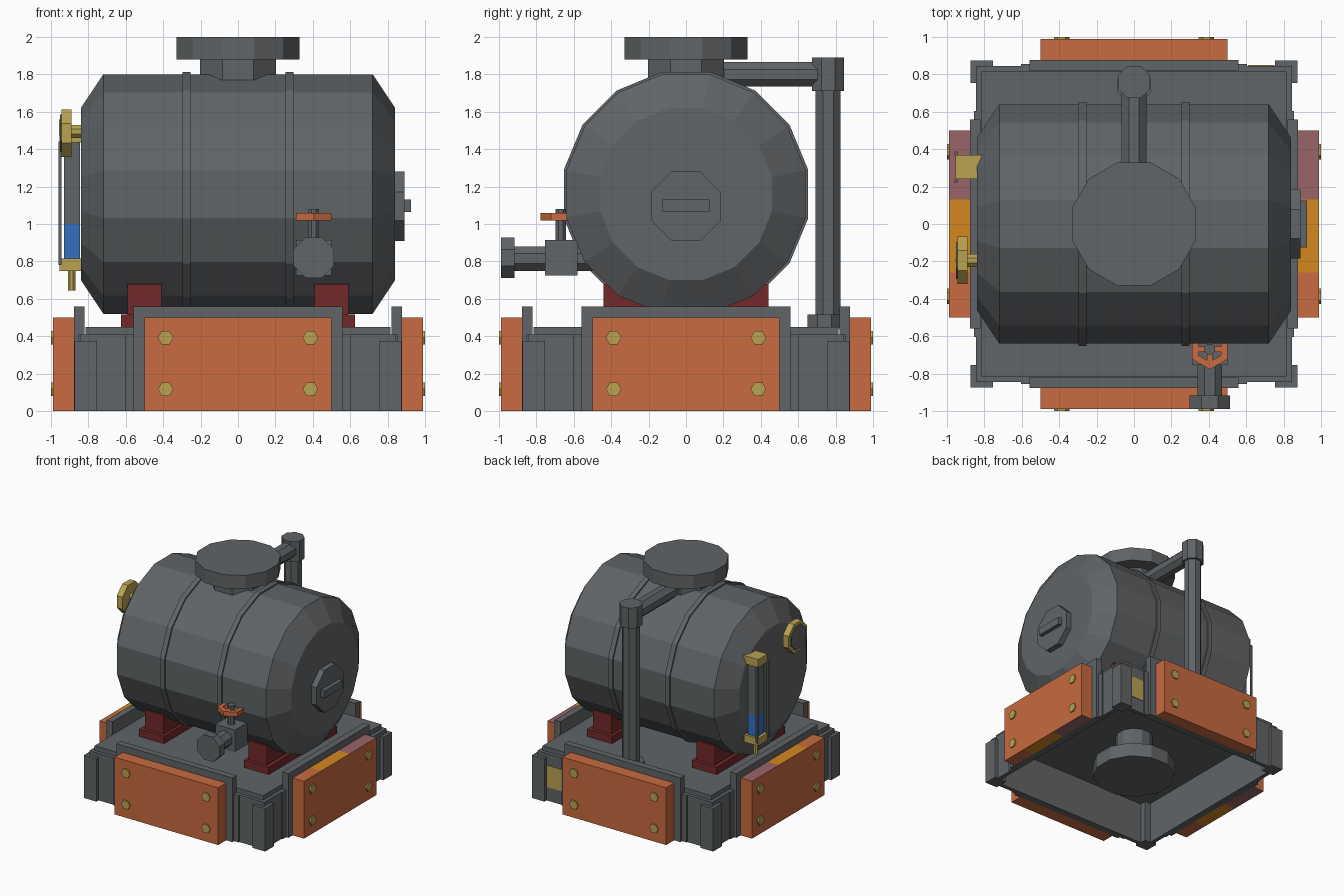
import bpy, bmesh, math
from mathutils import Vector, Matrix

if "Cube" in bpy.data.objects:
    bpy.data.objects.remove(bpy.data.objects["Cube"])


def material(name, rgb):
    m = bpy.data.materials.new(name)
    m.diffuse_color = (*rgb, 1)
    m.use_nodes = True
    m.node_tree.nodes["Principled BSDF"].inputs["Base Color"].default_value = m.diffuse_color
    return m


GREY = material("steel_grey", (0.118, 0.128, 0.135))
ORANGE = material("rust_orange", (0.58, 0.145, 0.05))
AMBER = material("amber", (0.66, 0.245, 0.014))
MAUVE = material("mauve", (0.32, 0.13, 0.14))
RED = material("dark_red", (0.17, 0.022, 0.022))
BRASS = material("brass", (0.49, 0.36, 0.085))
BLUE = material("water_blue", (0.035, 0.16, 0.52))


def finish(name, bm, *mats):
    bmesh.ops.recalc_face_normals(bm, faces=bm.faces)
    me = bpy.data.meshes.new(name)
    bm.to_mesh(me)
    bm.free()
    for m in mats:
        me.materials.append(m)
    ob = bpy.data.objects.new(name, me)
    bpy.context.collection.objects.link(ob)
    return ob


def box(name, x, y, z, mat, turn=0):
    """Box from (min, max) ranges, turned by quarter turns about z."""
    bm = bmesh.new()
    bmesh.ops.create_cube(bm, size=1)
    for v in bm.verts:
        v.co = Vector([(r[0] + r[1]) / 2 + c * (r[1] - r[0]) for c, r in zip(v.co, (x, y, z))])
    bm.transform(Matrix.Rotation(turn * math.pi / 2, 4, 'Z'))
    return finish(name, bm, mat)


def lathe(name, axis, centre, profile, sides, mat, half=True, closed=False, turn=0):
    """Flat-sided turned part; profile is (position on axis, flat-to-centre radius)."""
    bm = bmesh.new()
    i = "xyz".index(axis)
    ui, vi = [k for k in range(3) if k != i]
    k = 1 / math.cos(math.pi / sides)
    rings = []
    for pos, r in profile:
        ring = []
        for s in range(sides):
            a = 2 * math.pi * (s + (0.5 if half else 0)) / sides
            co = Vector(centre)
            co[i] = pos
            co[ui] += r * k * math.cos(a)
            co[vi] += r * k * math.sin(a)
            ring.append(bm.verts.new(co))
        rings.append(ring)
    pairs = list(zip(rings, rings[1:]))
    if closed:
        pairs.append((rings[-1], rings[0]))
    else:
        bm.faces.new(rings[0])
        bm.faces.new(rings[-1])
    for p, q in pairs:
        for s in range(sides):
            t = (s + 1) % sides
            bm.faces.new((p[s], p[t], q[t], q[s]))
    bm.transform(Matrix.Rotation(turn * math.pi / 2, 4, 'Z'))
    return finish(name, bm, mat)


def prism(name, axis, centre, a, b, r, sides, mat, **kw):
    return lathe(name, axis, centre, [(a, r), (b, r)], sides, mat, **kw)


# Tank with tapered ends and two bands
C = (0, 0, 1.16)
lathe("tank", "x", C, [(-.84, .46), (-.72, .64), (.72, .64), (.84, .46)], 16, GREY)
for s in (-1, 1):
    prism("tank_band", "x", C, s * .275 - .022, s * .275 + .022, .653, 16, GREY)

# Filler neck and lid
prism("filler_neck", "z", (0, 0, 0), 1.77, 1.89, .203, 8, GREY)
prism("filler_lid", "z", (0, 0, 0), 1.88, 2.0, .33, 12, GREY)

# End hatch with handle
prism("end_hatch", "x", (0, 0, 1.095), .83, .89, .185, 8, GREY)
box("hatch_handle", (.88, .925), (-.125, .125), (1.065, 1.13), GREY)

# Saddles under the tank
for s in (-1, 1):
    box("saddle", sorted((s * .41, s * .59)), (-.44, .44), (.44, .68), RED)
    box("saddle_foot", sorted((s * .385, s * .625)), (-.47, .47), (.44, .515), RED)

# Base deck, with an outlet disc hanging below on a short neck
box("deck", (-.815, .815), (-.815, .815), (.37, .45), GREY)
prism("outlet_neck", "z", (0, 0, 0), .10, .38, .15, 12, GREY)
prism("outlet_disc", "z", (0, 0, 0), 0, .125, .33, 12, GREY)

# Four equal base sides: wall, backboard, bumper panel, bolts, corner post
for t in range(4):
    box("base_wall", (-.845, .845), (-.845, -.81), (0, .41), GREY, t)
    box("backboard", (-.56, .56), (-.878, -.82), (0, .56), GREY, t)
    box("corner_post", (-.875, -.755), (-.875, -.755), (0, .375), GREY, t)
    for s in (-1, 1):
        box("wall_frame", sorted((s * .555, s * .605)), (-.855, -.82), (0, .41), GREY, t)
    panel = box("bumper_panel", (-.5, .5), (-.988, -.873), (0, .5), ORANGE, t)
    if t % 2:
        # Side panels have coloured stretches on their top and bottom edges
        bm = bmesh.new()
        bm.from_mesh(panel.data)
        for cut in (-.26, .13):
            bmesh.ops.bisect_plane(bm, geom=bm.verts[:] + bm.edges[:] + bm.faces[:],
                                   plane_co=(0, cut, 0), plane_no=(0, 1, 0))
        bm.normal_update()
        for f in bm.faces:
            y = f.calc_center_median().y
            if abs(f.normal.z) > .5:
                f.material_index = 2 if y > .13 else 1 if y > -.26 else 0
        bm.to_mesh(panel.data)
        bm.free()
        panel.data.materials.append(AMBER)
        panel.data.materials.append(MAUVE)
    for x in (-.387, .387):
        for z in (.117, .392):
            prism("panel_bolt", "y", (x, 0, z), -1.0, -.98, .036, 6, BRASS, half=False, turn=t)
box("rating_plate", (.61, .75), (.84, .85), (.12, .31), BRASS)

# Vent pipe at the back
prism("vent_riser", "z", (0, .76, 0), .45, 1.75, .067, 8, GREY)
prism("vent_foot", "z", (0, .74, 0), .44, .515, .09, 8, GREY)
prism("vent_elbow", "z", (0, .76, 0), 1.71, 1.89, .086, 8, GREY)
prism("vent_crossover", "y", (0, 0, 1.80), .19, .74, .066, 8, GREY)

# Drain valve at the front
prism("drain_pipe", "y", (.405, 0, .815), -.95, -.5, .065, 8, GREY)
prism("drain_flange", "y", (.405, 0, .82), -.988, -.918, .108, 8, GREY)
box("valve_body", (.31, .50), (-.755, -.58), (.725, .915), GREY)
prism("valve_stem", "z", (.405, -.67, 0), .90, 1.08, .028, 8, GREY)
lathe("valve_wheel", "z", (.405, -.668, 0), [(1.02, .095), (1.06, .095), (1.06, .06), (1.02, .06)],
      6, ORANGE, closed=True)
box("wheel_spoke_x", (.325, .485), (-.685, -.655), (1.025, 1.055), ORANGE)
box("wheel_spoke_y", (.39, .42), (-.75, -.59), (1.025, 1.055), ORANGE)

# Dial gauge on the left end
D = (0, -.195, 1.485)
prism("dial_stem", "x", (0, -.195, 1.495), -.90, -.81, .034, 8, BRASS)
prism("dial_case", "x", D, -.945, -.89, .127, 8, BRASS)
prism("dial_face", "x", D, -.953, -.94, .10, 8, GREY)
box("dial_needle", (-.958, -.95), (-.20, -.19), (1.47, 1.56), BRASS)

# Sight glass on the left end
box("sight_top", (-.955, -.80), (.24, .37), (1.435, 1.505), BRASS)
box("sight_bottom", (-.955, -.82), (.24, .37), (.75, .815), BRASS)
prism("sight_drain", "z", (-.89, .305, 0), .645, .76, .02, 8, BRASS)
box("sight_tube", (-.93, -.845), (.26, .35), (1.0, 1.44), GREY)
box("sight_water", (-.93, -.845), (.26, .35), (.81, 1.0), BLUE)
for y in (.23, .38):
    box("sight_guard", (-.96, -.945), (y - .008, y + .008), (.78, 1.44), GREY)
